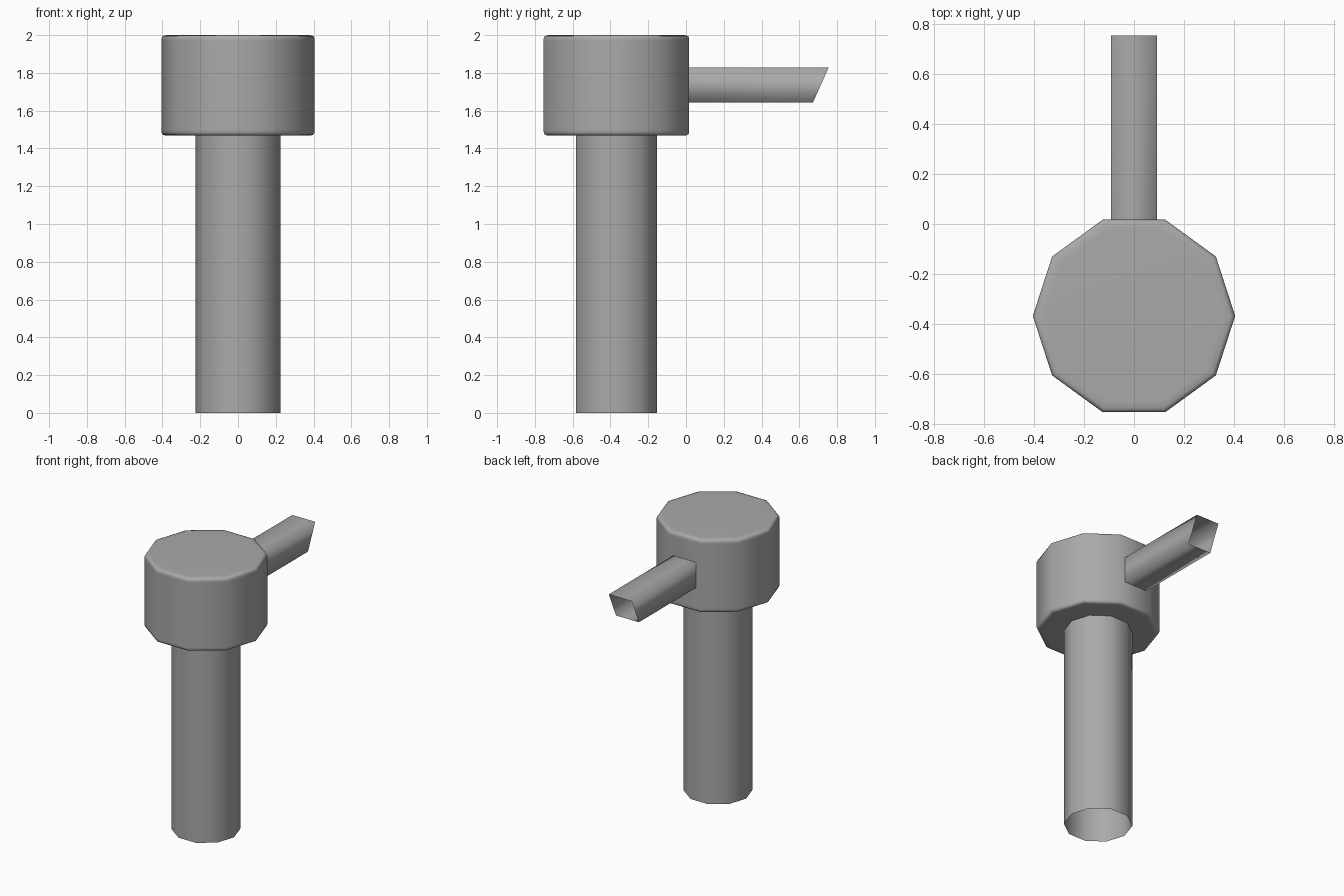
import bpy, bmesh, math

cube = bpy.data.objects.get("Cube")
if cube:
    bpy.data.objects.remove(cube, do_unlink=True)

# Single grey finish
grey = bpy.data.materials.new("plain grey")
grey.diffuse_color = (0.4, 0.4, 0.4, 1)
grey.use_nodes = True
grey.node_tree.nodes["Principled BSDF"].inputs["Base Color"].default_value = (0.4, 0.4, 0.4, 1)

SIDES = 10
AXIS_Y = -0.368


def make_tube(name, rings, cap=False):
    """Skin a list of equal-sized point rings; optionally close both ends."""
    bm = bmesh.new()
    loops = [[bm.verts.new(p) for p in ring] for ring in rings]
    n = len(loops[0])
    for low, high in zip(loops, loops[1:]):
        for i in range(n):
            j = (i + 1) % n
            bm.faces.new((low[i], low[j], high[j], high[i]))
    if cap:
        bm.faces.new(loops[0][::-1])
        bm.faces.new(loops[-1])
    for f in bm.faces:
        f.smooth = True
    mesh = bpy.data.meshes.new(name)
    bm.to_mesh(mesh)
    bm.free()
    mesh.materials.append(grey)
    obj = bpy.data.objects.new(name, mesh)
    bpy.context.collection.objects.link(obj)
    return obj


def ring(radius, z):
    return [(radius * math.cos(math.tau * i / SIDES),
             AXIS_Y + radius * math.sin(math.tau * i / SIDES), z) for i in range(SIDES)]


# Post: open-ended ten-sided pipe
make_tube("post", [ring(0.226, 0), ring(0.226, 1.475)])

# Head: ten-sided drum with small rounded rims and support loops
profile = [(0.36, 1.468), (0.388, 1.469), (0.400, 1.474), (0.405, 1.486), (0.405, 1.50),
           (0.405, 1.968), (0.405, 1.982), (0.400, 1.994), (0.388, 1.999), (0.36, 2.0)]
make_tube("head", [ring(r, z) for r, z in profile], cap=True)

# Spout: open square pipe with a slanted mouth
W, LOW, HIGH = 0.092, 1.643, 1.828


def square(y_low, y_high):
    return [(-W, y_low, LOW), (-W, y_high, HIGH), (W, y_high, HIGH), (W, y_low, LOW)]


make_tube("spout", [square(0.0, 0.0), square(0.672, 0.755)])
